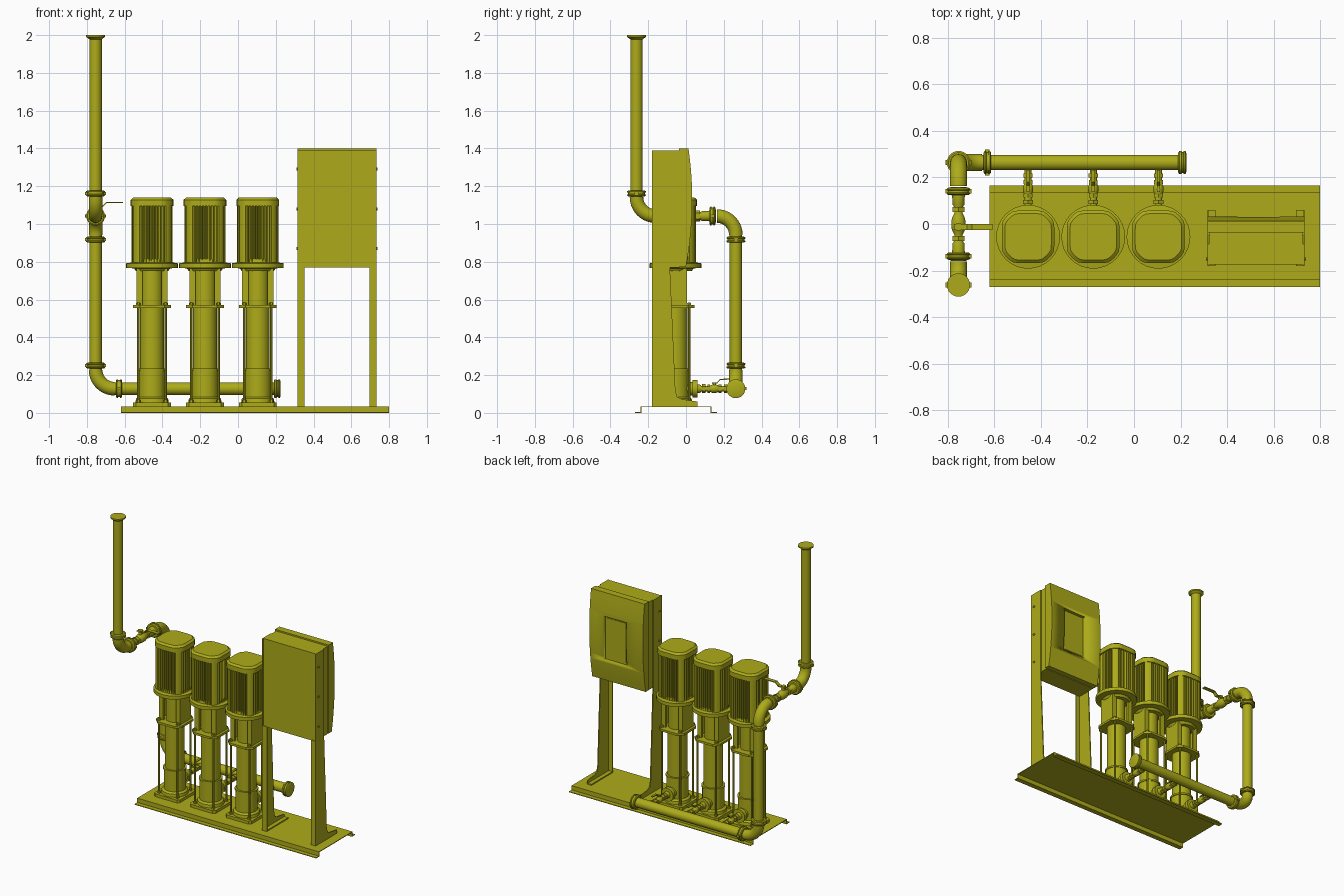
import bpy, bmesh
from math import sin, cos, pi, radians, atan2
from mathutils import Vector, Matrix

if "Cube" in bpy.data.objects:
    bpy.data.objects.remove(bpy.data.objects["Cube"])

paint = bpy.data.materials.new("olive_paint")
paint.diffuse_color = (0.42, 0.41, 0.01, 1)
paint.use_nodes = True
paint.node_tree.nodes["Principled BSDF"].inputs["Base Color"].default_value = paint.diffuse_color
AXES = {'x': Vector((1, 0, 0)), 'y': Vector((0, 1, 0)), 'z': Vector((0, 0, 1))}


def finish(name, bm, angle=32):
    bmesh.ops.recalc_face_normals(bm, faces=bm.faces)
    for f in bm.faces:
        f.smooth = True
    for e in bm.edges:
        e.smooth = e.calc_face_angle(0) < radians(angle)
    me = bpy.data.meshes.new(name)
    bm.to_mesh(me)
    bm.free()
    me.materials.append(paint)
    ob = bpy.data.objects.new(name, me)
    bpy.context.collection.objects.link(ob)
    return ob


def skin(name, rings):
    bm = bmesh.new()
    loops = [[bm.verts.new(p) for p in r] for r in rings]
    n = len(loops[0])
    for a, b in zip(loops, loops[1:]):
        for i in range(n):
            bm.faces.new((a[i], a[(i + 1) % n], b[(i + 1) % n], b[i]))
    bm.faces.new(loops[0])
    bm.faces.new(loops[-1])
    return finish(name, bm)


def lathe(name, origin, axis, profile, n=24):
    """Revolve (distance along axis, radius) pairs."""
    d = AXES[axis]
    u = AXES['z'] if axis != 'z' else AXES['x']
    v = d.cross(u)
    o = Vector(origin)
    return skin(name, [[o + d * t + (u * cos(2 * pi * i / n) + v * sin(2 * pi * i / n)) * r
                        for i in range(n)] for t, r in profile])


def rod(name, origin, axis, a, b, r, n=24):
    return lathe(name, origin, axis, [(a, r), (b, r)], n)


def elbow(name, corner, d1, d2, bend=0.1, r=0.036, n=24):
    """Quarter bend joining the legs that leave the corner along d1 and d2."""
    d1, d2 = Vector(d1), Vector(d2)
    c = Vector(corner) + (d1 + d2) * bend
    side = d1.cross(d2)
    rings = []
    for k in range(11):
        a = k * pi / 20
        out = -d2 * cos(a) - d1 * sin(a)
        rings.append([c + out * bend + (out * cos(2 * pi * i / n) + side * sin(2 * pi * i / n)) * r
                      for i in range(n)])
    return skin(name, rings)


def prism(name, pts, axis, a, b):
    """Extrude a 2D outline from a to b along an axis."""
    put = {'x': lambda p, t: (t, p[0], p[1]), 'y': lambda p, t: (p[0], t, p[1]),
           'z': lambda p, t: (p[0], p[1], t)}[axis]
    return skin(name, [[put(p, t) for p in pts] for t in (a, b)])


def box(name, x0, x1, y0, y1, z0, z1):
    return prism(name, [(x0, y0), (x1, y0), (x1, y1), (x0, y1)], 'z', z0, z1)


def chamfered(cx, cy, hx, hy, c):
    return [(cx + x, cy + y) for x, y in (
        (-hx + c, -hy), (hx - c, -hy), (hx, -hy + c), (hx, hy - c),
        (hx - c, hy), (-hx + c, hy), (-hx, hy - c), (-hx, -hy + c))]


def lever(name, pts, axis, mid, width, t=0.006):
    outline = pts + [(p[0], p[1] - t) for p in reversed(pts)]
    prism(name, outline, axis, mid - width / 2, mid + width / 2)


def coupling(name, pos, axis):
    """Grooved clamp with two bolt lugs."""
    lathe(name, pos, axis, [(-.016, .035), (-.016, .043), (-.011, .05), (-.006, .05), (-.004, .045),
                            (.004, .045), (.006, .05), (.011, .05), (.016, .043), (.016, .035)])
    side = AXES['y' if axis == 'x' else 'x']
    for s in (-1, 1):
        c = Vector(pos) + side * s * .046
        e = Vector((.01, .01, .01))
        box(name + "_lug", c.x - e.x, c.x + e.x, c.y - e.y, c.y + e.y, c.z - .008, c.z + .008)


# Folded sheet base
prism("base_sheet", [(-.27, 0), (-.27, .005), (-.24, .005), (-.24, .035), (.135, .035), (.135, .005),
                     (.165, .005), (.165, 0), (.13, 0), (.13, .03), (-.235, .03), (-.235, 0)],
      'x', -.62, .80)

# Pumps
PY, MZ, MY = -.055, .128, .264


def motor_outline(cx, cy, n=176):
    pts = []
    for i in range(n):
        a = 2 * pi * i / n
        off = abs((a + pi / 4) % (pi / 2) - pi / 4)
        r = .109 / (abs(cos(a)) ** 3.2 + abs(sin(a)) ** 3.2) ** (1 / 3.2)
        if off < radians(36) and i % 4 in (1, 2):
            r -= .014
        pts.append((cx + r * cos(a), cy + r * sin(a)))
    return pts


def cap_outline(cx, cy, h, n=48):
    pts = []
    for i in range(n):
        a = 2 * pi * i / n
        r = h / (abs(cos(a)) ** 4 + abs(sin(a)) ** 4) ** .25
        r = min(r, h * 1.13)
        pts.append((cx + r * cos(a), cy + r * sin(a)))
    return pts


for px in (-.455, -.175, .105):
    c = (px, PY, 0)
    prism("pump_foot_plate", chamfered(px, PY, .1, .1, .015), 'z', .035, .055)
    lathe("pump_column", c, 'z', [(.055, .088), (.075, .085), (.085, .071), (.222, .071), (.222, .076),
                                  (.234, .076), (.234, .063), (.555, .063)], 32)
    prism("pump_head_plate", chamfered(px, PY, .1, .1, .035), 'z', .555, .57)
    rod("pump_head", c, 'z', .57, .765, .058)
    for sx in (-1, 1):
        for sy in (-1, 1):
            p = (px + sx * .072, PY + sy * .072, 0)
            rod("stay_rod", p, 'z', .055, .585, .0065, 10)
            rod("stay_nut", p, 'z', .57, .582, .012, 6)
            rod("foot_nut", p, 'z', .055, .067, .012, 6)
        # lantern side walls
        box("lantern_wall", px + sx * .083, px + sx * .05, PY - .06, PY - .045, .57, .765)
        box("lantern_wall", px + sx * .083, px + sx * .05, PY + .045, PY + .06, .57, .765)
        box("lantern_side", px + sx * .083, px + sx * .076, PY - .06, PY + .06, .57, .765)
    lathe("motor_flange", c, 'z', [(.75, .085), (.765, .095), (.768, .137), (.792, .137),
                                   (.796, .11), (.815, .105)], 32)
    prism("motor_finned_body", motor_outline(px, PY), 'z', .796, 1.098)
    skin("motor_cap", [[(x, y, z) for x, y in cap_outline(px, PY, h)]
                       for z, h in ((1.094, .113), (1.128, .113), (1.14, .1))])
    # Outlet branch with small ball valve
    lathe("outlet_port", (px, 0, MZ), 'y', [(-.04, .036), (.035, .036), (.035, .046), (.06, .046),
                                            (.06, .024), (.08, .02)])
    rod("outlet_pipe", (px, 0, MZ), 'y', .06, .245, .015)
    for y0, y1, r in ((.085, .103, .024), (.113, .128, .022), (.172, .188, .022), (.2, .216, .023)):
        rod("outlet_nut", (px, 0, MZ), 'y', y0, y1, r, 6)
    lathe("branch_valve_body", (px, 0, MZ), 'y', [(.128, .017), (.14, .022), (.16, .022), (.172, .017)])
    rod("branch_valve_stem", (px, .15, 0), 'z', MZ, .162, .008, 12)
    lever("branch_valve_lever", [(.138, .16), (.165, .162), (.18, .18), (.232, .182)], 'x', px, .014)

# Pipework: manifold, riser, crossover and tall discharge
VX, CZ = -.754, 1.042
rod("manifold_pipe", (0, MY, MZ), 'x', VX + .1, .2, .033)
lathe("manifold_end_cap", (0, MY, MZ), 'x', [(.19, .043), (.195, .05), (.204, .05), (.206, .045), (.212, .045),
                                             (.214, .05), (.221, .05), (.225, .04)])
elbow("lower_elbow", (VX, MY, MZ), (1, 0, 0), (0, 0, 1))
rod("riser_pipe", (VX, MY, 0), 'z', MZ + .1, CZ - .1, .033)
elbow("riser_top_elbow", (VX, MY, CZ), (0, 0, -1), (0, -1, 0))
elbow("discharge_elbow", (VX, -.262, CZ), (0, 1, 0), (0, 0, 1))
rod("discharge_pipe", (VX, -.262, 0), 'z', CZ + .1, 1.995, .033)
lathe("discharge_flange", (VX, -.262, 0), 'z', [(1.978, .033), (1.982, .038), (1.99, .05), (2.0, .05)])
for pos, axis in (((-.63, MY, MZ), 'x'), ((VX, MY, .25), 'z'), ((VX, MY, .917), 'z'),
                  ((VX, .14, CZ), 'y'), ((VX, -.138, CZ), 'y'), ((VX, -.262, 1.162), 'z')):
    coupling("pipe_coupling", pos, axis)

# Main ball valve
half = [(.16, .034), (.13, .034), (.12, .027), (.085, .026), (.07, .018), (.045, .018), (.03, .026)]
lathe("main_valve_body", (VX, 0, CZ), 'y',
      [(t, r) for t, r in half] + [(.01, .031), (-.015, .031)] + [(-t, r) for t, r in reversed(half)])
for y in (.062, -.062):
    rod("main_valve_nut", (VX, y, CZ), 'y', -.011, .011, .03, 6)
rod("main_valve_stem", (VX, -.012, 0), 'z', CZ, 1.098, .012, 12)
rod("main_valve_stem_nut", (VX, -.012, 0), 'z', 1.085, 1.1, .018, 6)
lever("main_valve_lever", [(VX - .02, 1.094), (-.718, 1.095), (-.697, 1.116), (-.608, 1.116)],
      'y', -.012, .026)

# Control cabinet
CX0, CX1 = .315, .733
box("cabinet_box", CX0 + .007, CX1 - .007, -.175, -.035, .77, 1.39)
door_curve = [(.013 * t + .104 * t * (1 - t), .775 + .625 * t) for t in [k / 14 for k in range(15)]]
door = prism("cabinet_door", [(-.036, .775)] + door_curve + [(-.036, 1.4)], 'x', CX0, CX1)
cutter = box("display_recess_cutter", .445, .625, .008, .08, .93, 1.24)
cutter.hide_render = True
mod = door.modifiers.new("display_recess", 'BOOLEAN')
mod.operation, mod.object = 'DIFFERENCE', cutter
bpy.context.view_layer.objects.active = door
bpy.ops.object.modifier_apply(modifier=mod.name)
bpy.data.objects.remove(cutter)
box("display_panel", .46, .61, .006, .012, .945, 1.225)

# Cabinet legs: tapered side plate, folded front strip, foot and bolts
leg = [(-.18, .035), (.06, .035), (.06, .06), (-.02, .072), (-.047, .085), (-.056, .12),
       (-.085, .77), (-.085, 1.39), (-.18, 1.39)]
for outer, s in ((CX0, 1), (CX1, -1)):
    prism("cabinet_leg_side", leg, 'x', outer, outer + s * .007)
    box("cabinet_leg_strip", outer, outer + s * .036, -.18, -.174, .035, .775)
    box("cabinet_leg_foot", outer, outer + s * .036, -.18, .06, .035, .043)
    for z in (.87, 1.08, 1.29):
        rod("cabinet_bolt", (outer, -.15, z), 'x', -s * .006, s * .004, .008, 6)
